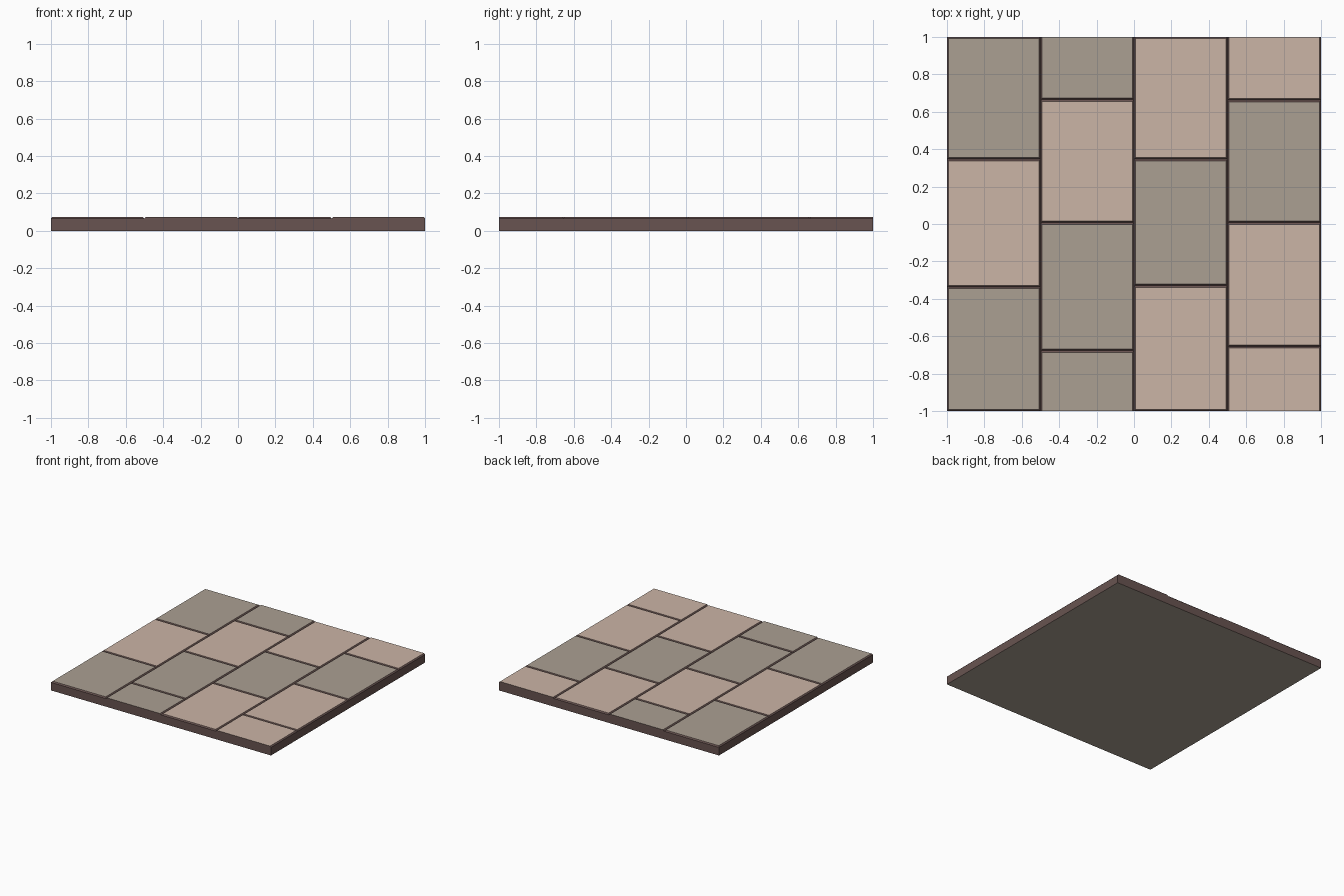
import bpy, bmesh

if "Cube" in bpy.data.objects:
    bpy.data.objects.remove(bpy.data.objects["Cube"])

BASE, TOP, GAP = 0.066, 0.075, 0.009


def material(name, rgb):
    m = bpy.data.materials.new(name)
    m.diffuse_color = (*rgb, 1)
    m.use_nodes = True
    m.node_tree.nodes["Principled BSDF"].inputs["Base Color"].default_value = m.diffuse_color
    return m


tan = material("tan_stone", (0.60, 0.46, 0.38))
grey = material("grey_stone", (0.41, 0.35, 0.29))
grout = material("grout", (0.14, 0.088, 0.082))


def block(name, lower, upper, z0, z1, mats):
    """Closed block between two rectangles (x0, x1, y0, y1); returns mesh object."""
    bm = bmesh.new()
    rings = []
    for (x0, x1, y0, y1), z in ((lower, z0), (upper, z1)):
        rings.append([bm.verts.new((x, y, z)) for x, y in
                      ((x0, y0), (x1, y0), (x1, y1), (x0, y1))])
    a, b = rings
    bm.faces.new(a[::-1])
    bm.faces.new(b)
    for i in range(4):
        j = (i + 1) % 4
        bm.faces.new((a[i], a[j], b[j], b[i]))
    me = bpy.data.meshes.new(name)
    bm.to_mesh(me)
    bm.free()
    for m in mats:
        me.materials.append(m)
    ob = bpy.data.objects.new(name, me)
    bpy.context.collection.objects.link(ob)
    return ob


# Grout slab with a stone-coloured underside
full = (-1, 1, -1, 1)
slab = block("grout_slab", full, full, 0, BASE, [grout, grey])
slab.data.polygons[0].material_index = 1

# Tile columns: joint positions along y, and tile colours front to back
columns = [
    ((-1, -0.337, 0.347, 1), "gtg"),
    ((-1, -0.677, 0.007, 0.665, 1), "ggtg"),
    ((-1, -0.33, 0.347, 1), "tgt"),
    ((-1, -0.655, 0.007, 0.662, 1), "ttgt"),
]
for c, (joints, colours) in enumerate(columns):
    x0 = -1 + 0.5 * c
    for r, colour in enumerate(colours):
        y0, y1 = joints[r], joints[r + 1]
        # tiles cut by the slab edge keep a straight outer side
        cut = len(colours) == 4
        front = 0 if cut and r == 0 else GAP
        back = 0 if cut and r == 3 else GAP
        tile = block(f"tile_{c + 1}_{r + 1}", (x0, x0 + 0.5, y0, y1),
                     (x0 + GAP, x0 + 0.5 - GAP, y0 + front, y1 - back),
                     BASE, TOP, [grout, tan if colour == "t" else grey])
        tile.data.polygons[1].material_index = 1
